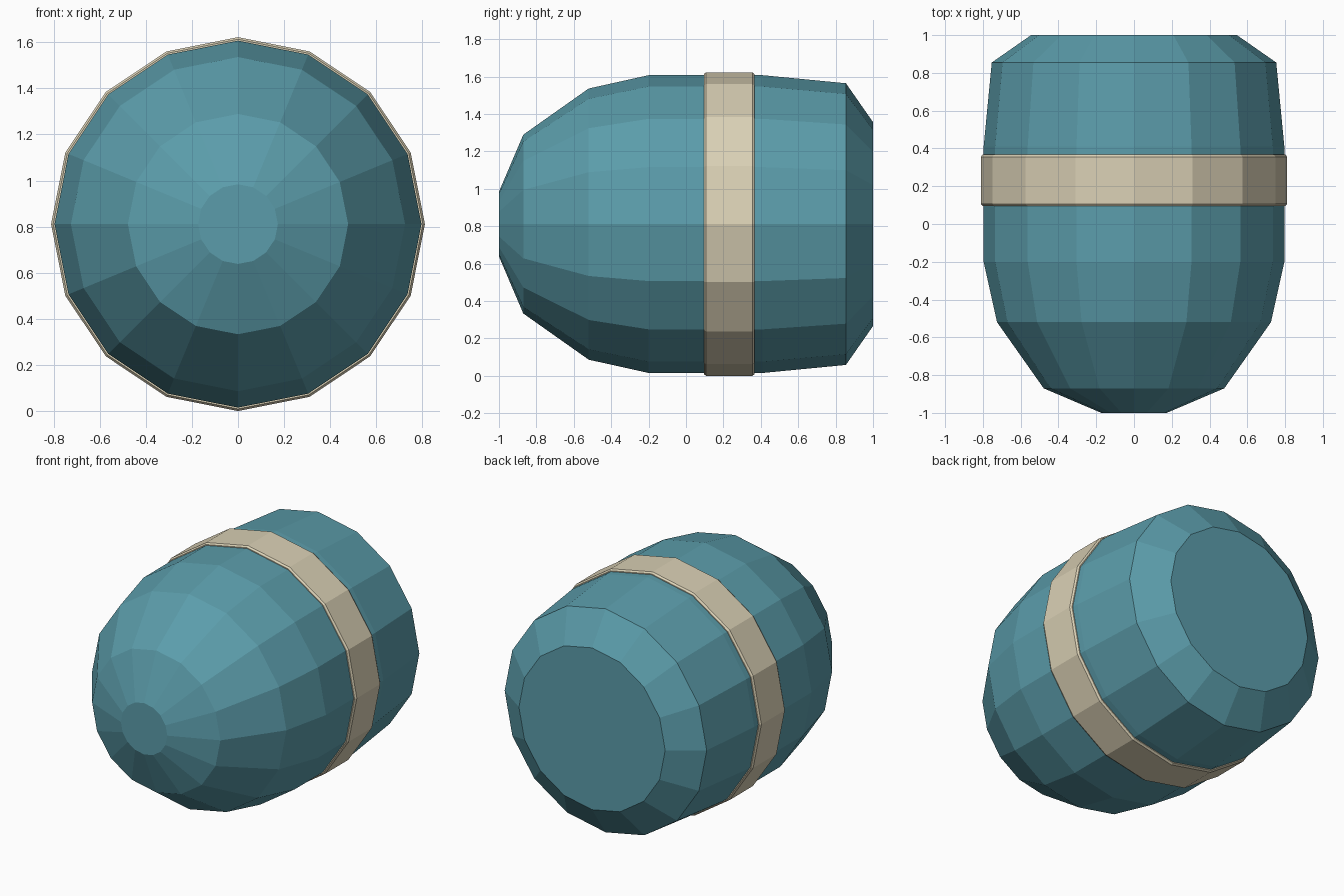
import bpy, bmesh, math

if "Cube" in bpy.data.objects:
    bpy.data.objects.remove(bpy.data.objects["Cube"])

SIDES = 16
CENTRE_Z = 0.811


def material(name, rgb):
    m = bpy.data.materials.new(name)
    m.diffuse_color = (*rgb, 1.0)
    m.use_nodes = True
    m.node_tree.nodes["Principled BSDF"].inputs["Base Color"].default_value = m.diffuse_color
    return m


def lathe(name, profile, mat, caps):
    """Revolve (y, radius) points around the y axis, with flat end caps if wanted."""
    bm = bmesh.new()
    rings = []
    for y, r in profile:
        ring = []
        for i in range(SIDES):
            a = math.tau * i / SIDES
            ring.append(bm.verts.new((r * math.sin(a), y, CENTRE_Z + r * math.cos(a))))
        rings.append(ring)
    for a, b in zip(rings, rings[1:]):
        for i in range(SIDES):
            j = (i + 1) % SIDES
            bm.faces.new((a[i], a[j], b[j], b[i]))
    if caps:
        bm.faces.new(rings[0])
        bm.faces.new(rings[-1])
    else:
        # close the ring section on its inside
        for i in range(SIDES):
            j = (i + 1) % SIDES
            bm.faces.new((rings[-1][i], rings[-1][j], rings[0][j], rings[0][i]))
    bmesh.ops.recalc_face_normals(bm, faces=bm.faces[:])
    me = bpy.data.meshes.new(name)
    bm.to_mesh(me)
    bm.free()
    me.materials.append(mat)
    ob = bpy.data.objects.new(name, me)
    bpy.context.collection.objects.link(ob)
    return ob


teal = material("teal", (0.105, 0.335, 0.405))
cream = material("cream", (0.70, 0.63, 0.46))

# Rounded-nose shell body
lathe("shell_body", [(-1.0, 0.173), (-0.87, 0.478), (-0.52, 0.725), (-0.20, 0.796),
                     (0.41, 0.796), (0.855, 0.753), (1.0, 0.545)], teal, True)

# Raised band with chamfered edges
lathe("band", [(0.095, 0.785), (0.095, 0.802), (0.107, 0.811),
               (0.355, 0.811), (0.367, 0.802), (0.367, 0.785)], cream, False)
